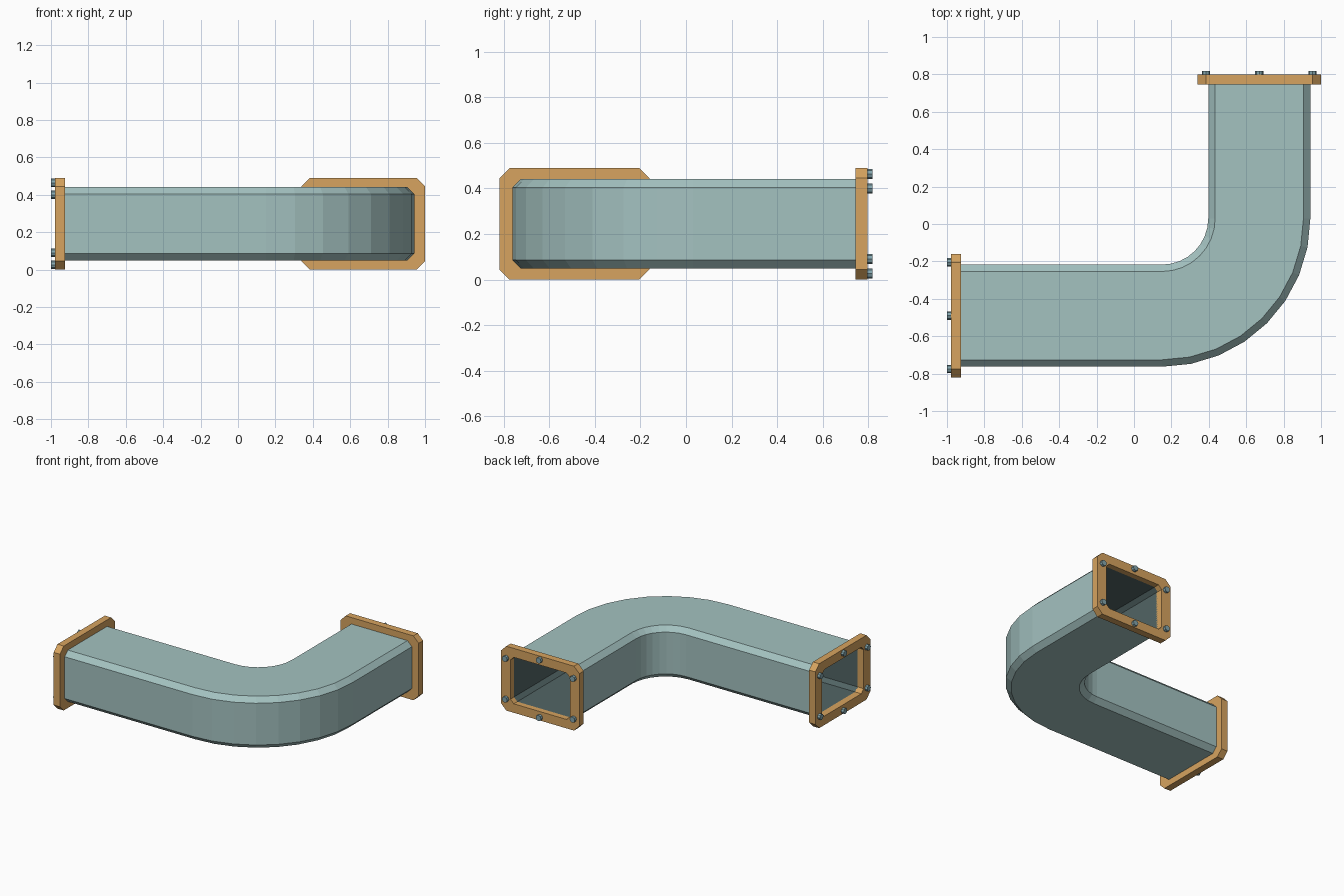
import bpy, bmesh, math
from mathutils import Vector, Matrix

if "Cube" in bpy.data.objects:
    bpy.data.objects.remove(bpy.data.objects["Cube"])


def material(name, rgb):
    m = bpy.data.materials.new(name)
    m.use_nodes = True
    m.diffuse_color = (*rgb, 1)
    m.node_tree.nodes["Principled BSDF"].inputs["Base Color"].default_value = (*rgb, 1)
    return m


TEAL = material("duct teal", (0.37, 0.54, 0.53))
DARK = material("duct inside dark teal", (0.085, 0.13, 0.13))
ORANGE = material("flange orange", (0.68, 0.37, 0.115))
STEEL = material("bolt steel", (0.23, 0.38, 0.42))
MID_Z = 0.245


def section(w, h, c):
    """Chamfered rectangle with half width w, half height h and chamfer c."""
    return [(w, c - h), (w, h - c), (w - c, h), (c - w, h),
            (-w, h - c), (-w, c - h), (c - w, -h), (w - c, -h)]


def finish(name, bm, *mats):
    bmesh.ops.recalc_face_normals(bm, faces=bm.faces)
    mesh = bpy.data.meshes.new(name)
    bm.to_mesh(mesh)
    bm.free()
    for mat in mats:
        mesh.materials.append(mat)
    obj = bpy.data.objects.new(name, mesh)
    bpy.context.collection.objects.link(obj)


def hollow_sweep(name, frames, outer, inner, outer_mat, inner_mat):
    """Sweep an outer skin forwards and an inner skin back along the frames."""
    bm = bmesh.new()
    path = [(f, outer) for f in frames] + [(f, inner) for f in reversed(frames)]
    rings = [[bm.verts.new(pos + side * u + Vector((0, 0, v))) for u, v in prof]
             for (pos, side), prof in path]
    for i, ring in enumerate(rings):
        after = rings[(i + 1) % len(rings)]
        inside = len(frames) <= i < len(rings) - 1
        for j in range(len(ring)):
            k = (j + 1) % len(ring)
            face = bm.faces.new((ring[j], ring[k], after[k], after[j]))
            face.material_index = int(inside)
    finish(name, bm, outer_mat, inner_mat)


# Duct: straight run, quarter bend, straight run
centre = Vector((0.15, 0.03, MID_Z))
radius, steps = 0.52, 8
bend = []
for i in range(steps + 1):
    a = math.pi / 2 * i / steps
    side = Vector((math.sin(a), -math.cos(a), 0))
    bend.append((centre + side * radius, side))
first, last = bend[0], bend[-1]
start = Vector((-0.93, first[0].y, MID_Z))
end = Vector((last[0].x, 0.755, MID_Z))
frames = [(start, first[1])] + bend + [(end, last[1])]
bore = section(0.25, 0.177, 0.028)
hollow_sweep("duct", frames, section(0.273, 0.196, 0.037), bore, TEAL, DARK)

# Flange and six bolts at each open end
ends = {"left_run": (Vector((-0.925, first[0].y, MID_Z)), first[1], Vector((-1, 0, 0))),
        "back_run": (Vector((last[0].x, 0.745, MID_Z)), last[1], Vector((0, 1, 0)))}
THICK = 0.053
for label, (pos, side, out) in ends.items():
    hollow_sweep(label + "_flange", [(pos, side), (pos + out * THICK, side)],
                 section(0.33, 0.245, 0.045), bore, ORANGE, ORANGE)
    bm = bmesh.new()
    for u in (-0.285, 0, 0.285):
        for sign in (-1, 1):
            height = sign * (0.155 if u else 0.219)
            spot = pos + side * u + out * 0.055 + Vector((0, 0, height))
            turn = out.to_track_quat('Z', 'Y').to_matrix().to_4x4()
            bmesh.ops.create_cone(bm, cap_ends=True, segments=8, radius1=0.022,
                                  radius2=0.022, depth=0.038,
                                  matrix=Matrix.Translation(spot) @ turn)
    finish(label + "_bolts", bm, STEEL)
